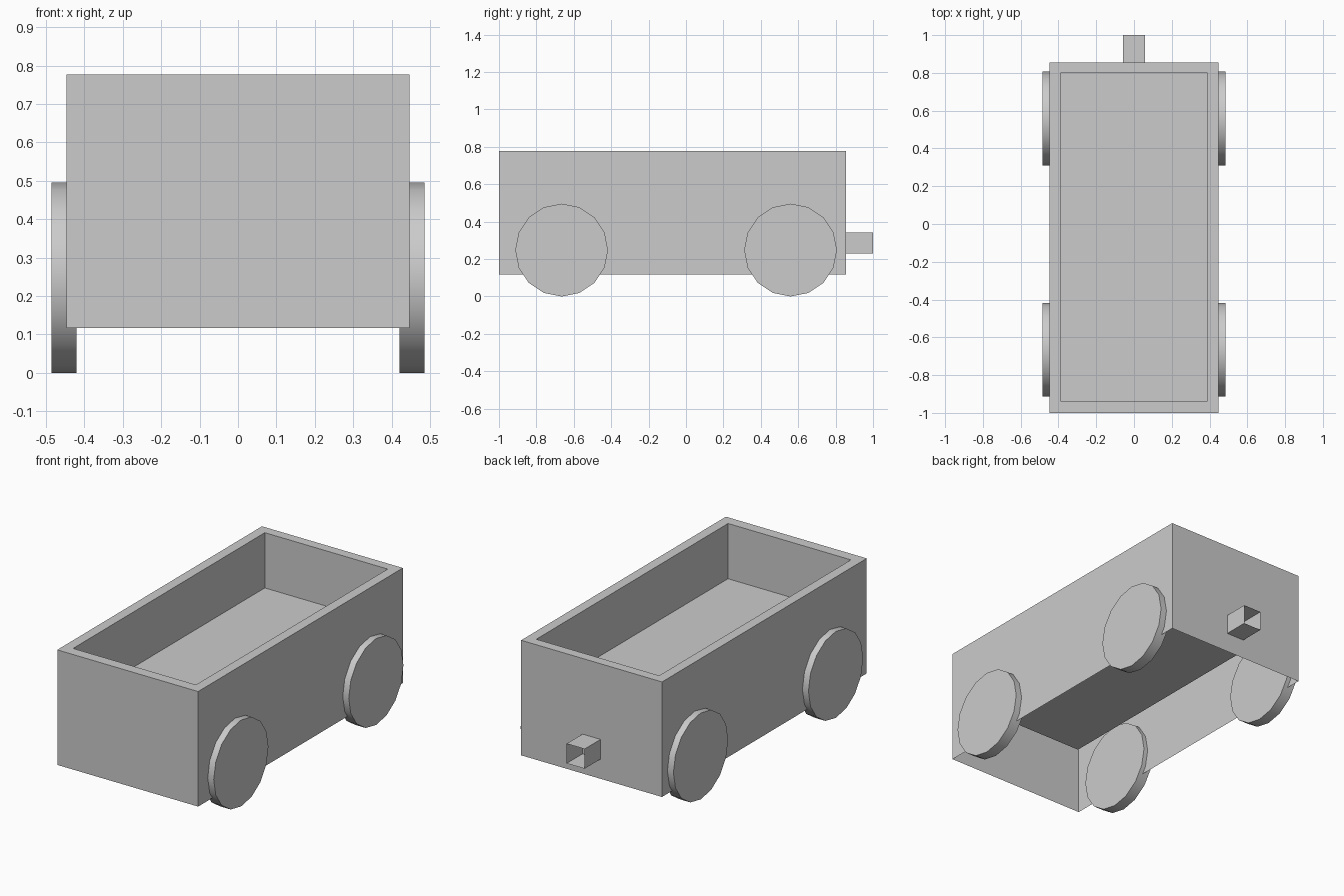
import bpy, bmesh
from math import radians

if "Cube" in bpy.data.objects:
    bpy.data.objects.remove(bpy.data.objects["Cube"])


def loft(name, rings, cap_end=False):
    """Join successive 4-point rings with quads; optionally close the last ring."""
    bm = bmesh.new()
    loops = [[bm.verts.new(p) for p in r] for r in rings]
    for a, b in zip(loops, loops[1:]):
        for i in range(4):
            j = (i + 1) % 4
            bm.faces.new((a[i], a[j], b[j], b[i]))
    if cap_end:
        bm.faces.new(loops[-1])
    mesh = bpy.data.meshes.new(name)
    bm.to_mesh(mesh)
    bm.free()
    obj = bpy.data.objects.new(name, mesh)
    bpy.context.collection.objects.link(obj)
    return obj


def rect(hx, y0, y1, z):
    return [(-hx, y0, z), (hx, y0, z), (hx, y1, z), (-hx, y1, z)]


# Cart body: thin skirt open underneath, flat rim, recessed tub with floor
loft("cart_body", [
    rect(0.447, -1.0, 0.856, 0.117),
    rect(0.447, -1.0, 0.856, 0.777),
    rect(0.39, -0.938, 0.80, 0.777),
    rect(0.39, -0.938, 0.80, 0.46),
], cap_end=True)


# Coupling socket: open-ended square tube at the back
def socket_ring(y):
    return [(-0.057, y, 0.23), (-0.057, y, 0.343), (0.057, y, 0.343), (0.057, y, 0.23)]


loft("coupling_socket", [socket_ring(1.0), socket_ring(0.856)])

# Wheels: 16-sided discs cutting slightly into the side walls
for side, sx in (("right", 1), ("left", -1)):
    for end, y in (("front", -0.665), ("back", 0.559)):
        bpy.ops.mesh.primitive_cylinder_add(
            vertices=16, radius=0.248, depth=0.064,
            location=(sx * 0.453, y, 0.248), rotation=(0, radians(90), 0))
        wheel = bpy.context.object
        wheel.name = f"{end}_{side}_wheel"
        bpy.ops.object.shade_smooth_by_angle(angle=radians(30))
